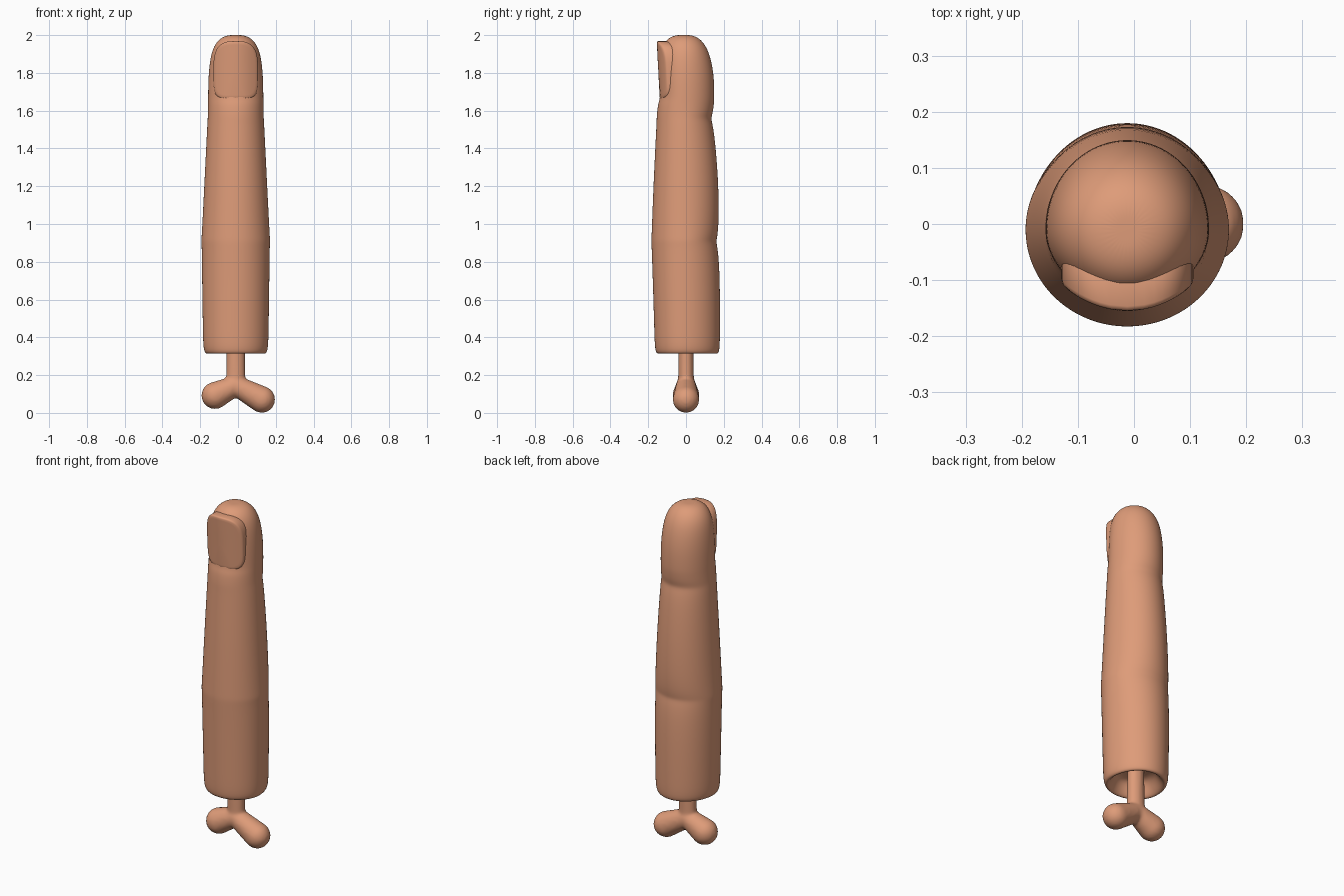
import bpy, bmesh
from math import sin, cos, pi
from mathutils import Vector

if "Cube" in bpy.data.objects:
    bpy.data.objects.remove(bpy.data.objects["Cube"])

CX = -0.012  # axis of the finger

skin = bpy.data.materials.new("skin")
skin.use_nodes = True
colour = (0.73, 0.33, 0.19, 1)
skin.diffuse_color = colour
skin.node_tree.nodes["Principled BSDF"].inputs["Base Color"].default_value = colour


def finish(bm, name):
    bmesh.ops.recalc_face_normals(bm, faces=bm.faces)
    mesh = bpy.data.meshes.new(name)
    bm.to_mesh(mesh)
    bm.free()
    mesh.materials.append(skin)
    mesh.shade_smooth()
    obj = bpy.data.objects.new(name, mesh)
    bpy.context.collection.objects.link(obj)
    return obj


def loft(bm, rings):
    """Bridge rings of points and close both ends with fans."""
    rows = [[bm.verts.new(p) for p in ring] for ring in rings]
    n = len(rows[0])
    for low, high in zip(rows, rows[1:]):
        for i in range(n):
            j = (i + 1) % n
            bm.faces.new((low[i], low[j], high[j], high[i]))
    for row in (rows[0], rows[-1]):
        mid = sum((v.co for v in row), Vector()) / n
        tip = bm.verts.new(mid)
        for i in range(n):
            bm.faces.new((row[i], row[(i + 1) % n], tip))


def finger_ring(z, half_width, front, back, n=32):
    ring = []
    for i in range(n):
        t = 2 * pi * i / n
        depth = back if sin(t) > 0 else front
        ring.append((CX + half_width * cos(t), -0.01 + depth * sin(t), z))
    return ring


# Finger: height, half width, depth forward, depth backward
profile = [
    (0.40, 0.06, 0.06, 0.06),      # socket around the bone
    (0.39, 0.10, 0.10, 0.11),
    (0.34, 0.125, 0.115, 0.14),
    (0.312, 0.145, 0.13, 0.165),   # rolled lower rim
    (0.314, 0.163, 0.148, 0.183),
    (0.345, 0.173, 0.156, 0.19),
    (0.45, 0.175, 0.159, 0.191),
    (0.65, 0.178, 0.165, 0.191),
    (0.80, 0.18, 0.17, 0.186),
    (0.88, 0.181, 0.173, 0.177),
    (0.91, 0.183, 0.174, 0.17),    # lower knuckle crease
    (0.94, 0.181, 0.173, 0.179),
    (1.05, 0.175, 0.169, 0.186),
    (1.25, 0.165, 0.161, 0.181),
    (1.45, 0.155, 0.151, 0.164),
    (1.53, 0.151, 0.147, 0.151),
    (1.56, 0.149, 0.146, 0.143),   # upper knuckle crease
    (1.59, 0.148, 0.144, 0.153),
    (1.64, 0.147, 0.138, 0.159),
    (1.67, 0.147, 0.126, 0.161),
    (1.75, 0.146, 0.125, 0.16),
    (1.82, 0.142, 0.126, 0.153),
    (1.89, 0.133, 0.125, 0.138),
    (1.945, 0.115, 0.115, 0.115),
    (1.985, 0.082, 0.085, 0.08),
    (2.0, 0.04, 0.045, 0.04),
]
bm = bmesh.new()
loft(bm, [finger_ring(*p) for p in profile])
finger = finish(bm, "finger")
finger.modifiers.new("rounding", "SUBSURF").levels = 2
finger.modifiers["rounding"].render_levels = 2

# Fingernail: a curved plate with a squarish base and an arched tip
bm = bmesh.new()
rows = []
N = 48
for k in range(1, 9):
    row = []
    for i in range(N):
        t = 2 * pi * i / N
        power = 2 / (3 if sin(t) > 0 else 5)
        u = abs(cos(t)) ** power * (1 if cos(t) > 0 else -1) * k / 8
        v = abs(sin(t)) ** power * (1 if sin(t) > 0 else -1) * k / 8
        y = -0.147 - 0.008 * v + 0.042 * u * u
        row.append(bm.verts.new((CX + 0.118 * u, y, 1.815 + 0.153 * v)))
    rows.append(row)
for inner, outer in zip(rows, rows[1:]):
    for i in range(N):
        j = (i + 1) % N
        bm.faces.new((inner[i], inner[j], outer[j], outer[i]))
bm.faces.new(rows[0])
# Extend the rim back into the fingertip
rim = rows[-1]
back = [bm.verts.new(v.co + Vector((0, 0.06, 0))) for v in rim]
for i in range(N):
    j = (i + 1) % N
    bm.faces.new((rim[i], rim[j], back[j], back[i]))
bm.faces.new(back)
nail = finish(bm, "fingernail")
bevel = nail.modifiers.new("soft_edge", "BEVEL")
bevel.width = 0.008
bevel.segments = 2


def capsule(bm, start, end, r0, r1, flat=1.0, steps=12):
    """Overlapping round beads forming a tapered limb."""
    for k in range(steps + 1):
        f = k / steps
        made = bmesh.ops.create_uvsphere(
            bm, u_segments=20, v_segments=12, radius=r0 + (r1 - r0) * f)
        centre = Vector(start).lerp(Vector(end), f)
        for v in made["verts"]:
            v.co.y *= flat
            v.co += centre


# Bone: a shaft that forks into two rounded knobs, fused together
bm = bmesh.new()
capsule(bm, (CX, 0, 0.42), (CX, 0, 0.18), 0.049, 0.052, 0.82, 16)
capsule(bm, (CX, 0, 0.145), (-0.122, 0, 0.092), 0.053, 0.072)
capsule(bm, (CX, 0, 0.145), (0.126, 0, 0.071), 0.053, 0.071)
bone = finish(bm, "bone")
fuse = bone.modifiers.new("fuse", "REMESH")
fuse.mode = "VOXEL"
fuse.voxel_size = 0.008
fuse.use_smooth_shade = True
soften = bone.modifiers.new("soften", "SMOOTH")
soften.factor = 0.5
soften.iterations = 10
